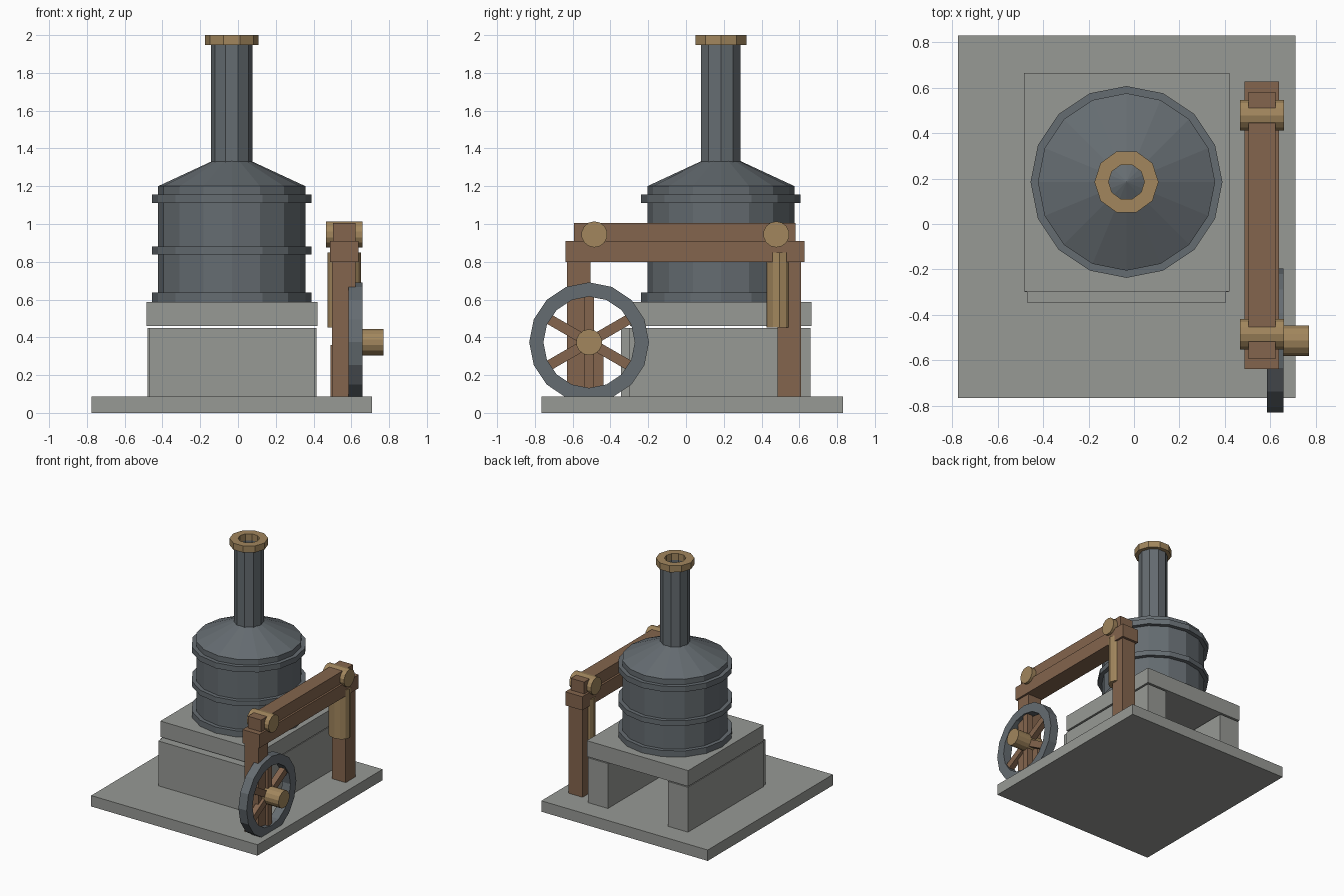
import bpy, bmesh
from math import pi, cos, sin
from mathutils import Matrix

if "Cube" in bpy.data.objects:
    bpy.data.objects.remove(bpy.data.objects["Cube"])


def material(name, rgb):
    m = bpy.data.materials.new(name)
    m.diffuse_color = (*rgb, 1)
    m.use_nodes = True
    m.node_tree.nodes["Principled BSDF"].inputs["Base Color"].default_value = m.diffuse_color
    return m


STONE = material("stone", (0.31, 0.32, 0.30))
IRON = material("iron", (0.13, 0.15, 0.165))
WOOD = material("wood", (0.23, 0.13, 0.075))
BRASS = material("brass", (0.36, 0.24, 0.11))


def finish(name, bm, mat):
    bmesh.ops.recalc_face_normals(bm, faces=bm.faces)
    me = bpy.data.meshes.new(name)
    bm.to_mesh(me)
    bm.free()
    me.materials.append(mat)
    ob = bpy.data.objects.new(name, me)
    bpy.context.collection.objects.link(ob)
    return ob


def box(name, x, y, z, mat):
    """Box from (min, max) ranges."""
    bm = bmesh.new()
    bmesh.ops.create_cube(bm, size=1)
    for v in bm.verts:
        v.co = [(r[0] + r[1]) / 2 + c * (r[1] - r[0]) for r, c in zip((x, y, z), v.co)]
    return finish(name, bm, mat)


def lathe(name, profile, sides, mat, matrix, closed=False):
    """Turn (radius, height) points about local z; a closed profile makes a ring."""
    bm = bmesh.new()
    rings = [[bm.verts.new((r * cos(2 * pi * i / sides), r * sin(2 * pi * i / sides), h))
              for i in range(sides)] for r, h in profile]
    pairs = list(zip(rings, rings[1:]))
    if closed:
        pairs.append((rings[-1], rings[0]))
    else:
        bm.faces.new(rings[0])
        bm.faces.new(rings[-1])
    for a, b in pairs:
        for i in range(sides):
            j = (i + 1) % sides
            bm.faces.new((a[i], a[j], b[j], b[i]))
    bmesh.ops.transform(bm, matrix=matrix, verts=bm.verts)
    return finish(name, bm, mat)


def along_x(y, z):
    return Matrix.Translation((0, y, z)) @ Matrix.Rotation(pi / 2, 4, 'Y')


def tube(r_in, r_out, h0, h1):
    return [(r_in, h0), (r_out, h0), (r_out, h1), (r_in, h1)]


# Base plate and stone furnace, open at the back
box("base_plate", (-0.775, 0.71), (-0.765, 0.83), (0, 0.088), STONE)
box("furnace_front_wall", (-0.47, 0.405), (-0.345, -0.17), (0.088, 0.45), STONE)
box("furnace_left_wall", (-0.48, -0.30), (-0.30, 0.66), (0.088, 0.45), STONE)
box("furnace_right_wall", (0.235, 0.415), (-0.30, 0.66), (0.088, 0.45), STONE)
box("furnace_slab", (-0.485, 0.42), (-0.297, 0.665), (0.46, 0.588), STONE)

# Banded boiler with conical top
boiler_at = Matrix.Translation((-0.033, 0.185, 0))
R, B = 0.39, 0.422
profile = []
for low, high in ((0.588, 0.637), (0.838, 0.88), (1.112, 1.157)):
    profile += [(R, low), (B, low), (B, high), (R, high)]
profile += [(R, 1.2), (0.11, 1.33), (0.001, 1.38)]
lathe("boiler", profile, 16, IRON, boiler_at)

# Hollow chimney with brass rim
lathe("chimney", tube(0.08, 0.11, 1.30, 1.96), 10, IRON, boiler_at, True)
lathe("chimney_rim", tube(0.079, 0.141, 1.947, 2.0), 10, BRASS, boiler_at, True)

# Timber frame: two posts carrying two stacked beams
for name, y in (("front_post", (-0.63, -0.505)), ("rear_post", (0.485, 0.608))):
    box(name, (0.498, 0.622), y, (0.005, 0.85), WOOD)
box("lower_beam", (0.486, 0.638), (-0.638, 0.628), (0.80, 0.91), WOOD)
box("upper_beam", (0.503, 0.622), (-0.593, 0.58), (0.90, 1.005), WOOD)
for name, y in (("front_pivot", -0.485), ("rear_pivot", 0.478)):
    lathe(name, [(0.069, 0.466), (0.069, 0.66)], 14, BRASS, along_x(y, 0.945))

# Oval brass piston cylinder at the rear post
lathe("piston_cylinder", [(1, 0.453), (1, 0.85)], 12, BRASS,
      Matrix.Translation((0.562, 0.495, 0)) @ Matrix.Diagonal((0.089, 0.07, 1, 1)))

# Flywheel: rim, three crossing bars as spokes, hub and bearing block
WY, WZ = -0.513, 0.374
lathe("flywheel_rim", tube(0.242, 0.317, 0.585, 0.658), 16, IRON, along_x(WY, WZ), True)
for i in range(3):
    spoke = box("flywheel_spoke_%d" % (i + 1), (0.598, 0.645), (-0.027, 0.027),
                (-0.29, 0.29), WOOD)
    spoke.data.transform(Matrix.Translation((0, WY, WZ)) @ Matrix.Rotation(i * pi / 3, 4, 'X'))
lathe("flywheel_hub", [(0.069, 0.53), (0.069, 0.77)], 14, BRASS, along_x(WY, WZ))
box("bearing_block", (0.49, 0.59), (WY - 0.077, WY + 0.075), (0.08, 0.36), WOOD)
